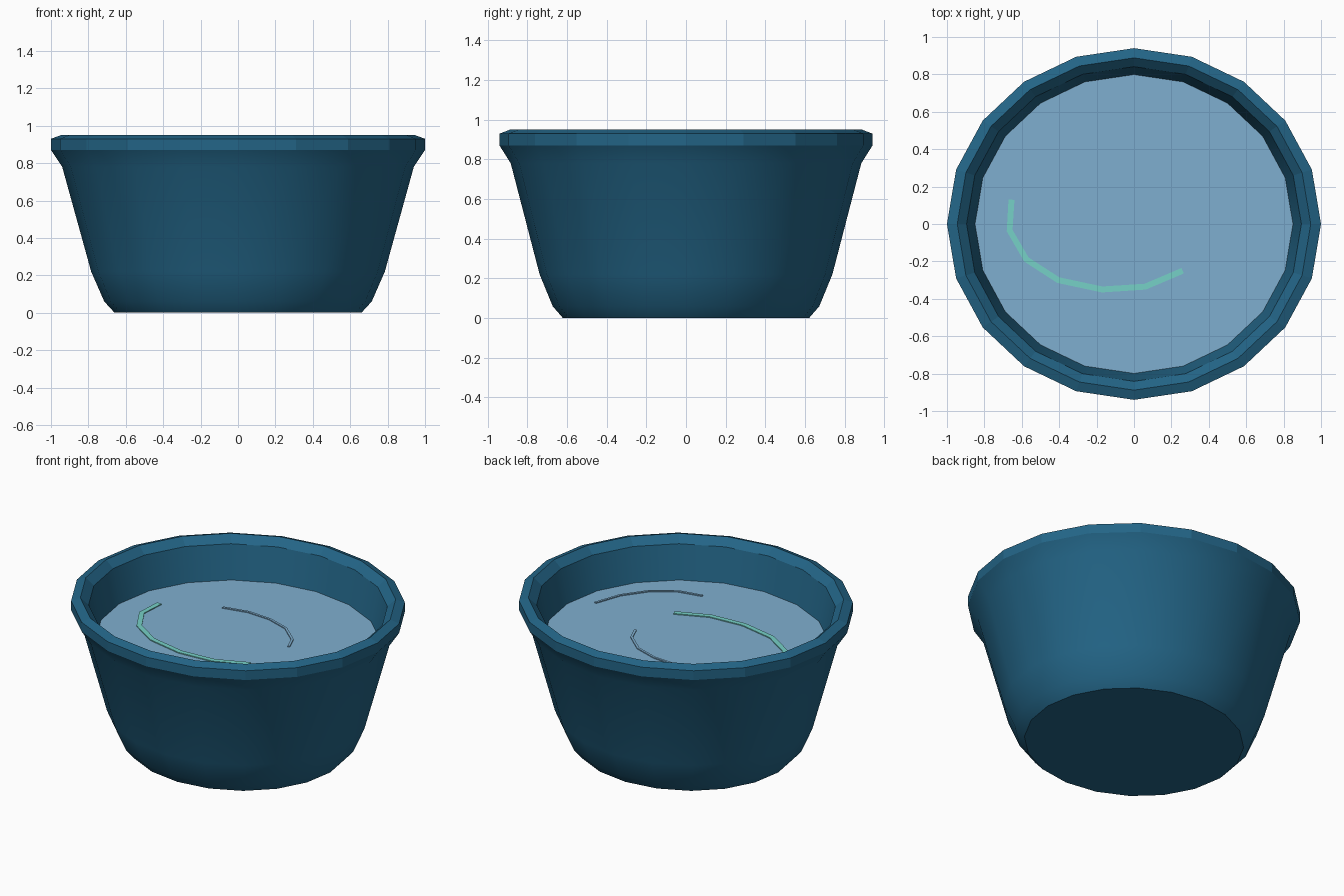
import bpy, bmesh, math
from mathutils import Vector

if "Cube" in bpy.data.objects:
    bpy.data.objects.remove(bpy.data.objects["Cube"])

SIDES, Y_SCALE, WATER_Z = 20, 0.94, 0.69


def material(name, srgb):
    lin = [((c / 255 + 0.055) / 1.055) ** 2.4 for c in srgb]
    m = bpy.data.materials.new(name)
    m.diffuse_color = (*lin, 1)
    m.use_nodes = True
    m.node_tree.nodes["Principled BSDF"].inputs["Base Color"].default_value = m.diffuse_color
    return m


tub_blue = material("deep_blue", (35, 101, 135))
water_blue = material("water_blue", (127, 175, 208))
ripple_green = material("ripple_green", (118, 209, 199))


def finish(bm, name, mat):
    mesh = bpy.data.meshes.new(name)
    bm.to_mesh(mesh)
    bm.free()
    mesh.materials.append(mat)
    obj = bpy.data.objects.new(name, mesh)
    bpy.context.collection.objects.link(obj)
    return obj


def ring(bm, r, z):
    angles = [2 * math.pi * i / SIDES for i in range(SIDES)]
    return [bm.verts.new((r * math.cos(a), r * Y_SCALE * math.sin(a), z)) for a in angles]


# Tub: outer wall, rolled rim and inner wall down to the water
profile = [(0.66, 0), (0.715, 0.06), (0.785, 0.22), (0.94, 0.78), (1.0, 0.87),
           (1.0, 0.93), (0.945, 0.95), (0.895, 0.905), (0.85, WATER_Z)]
FLAT_BANDS = (4, 5, 6)  # faceted rim
bm = bmesh.new()
rings = [ring(bm, r, z) for r, z in profile]
bm.faces.new(rings[0][::-1])
for k in range(len(rings) - 1):
    lo, hi = rings[k], rings[k + 1]
    for i in range(SIDES):
        j = (i + 1) % SIDES
        face = bm.faces.new((lo[i], lo[j], hi[j], hi[i]))
        face.smooth = k not in FLAT_BANDS
bm.normal_update()
for e in bm.edges:
    e.smooth = len(e.link_faces) < 2 or e.calc_face_angle() < math.radians(35)
finish(bm, "tub", tub_blue)

# Water surface
bm = bmesh.new()
bm.faces.new(ring(bm, 0.85, WATER_Z))
finish(bm, "water", water_blue)


# Ripples: thin curved plates lying on the water
def ripple(name, points, width, mat):
    pts = [Vector((x, y, WATER_Z)) for x, y in points]
    bm = bmesh.new()
    rows = []
    for i, p in enumerate(pts):
        t = (pts[min(i + 1, len(pts) - 1)] - pts[max(i - 1, 0)]).normalized()
        side = Vector((-t.y, t.x, 0)) * width / 2
        up = Vector((0, 0, 0.006))
        rows.append([bm.verts.new(v) for v in (p - side, p + side, p + side + up, p - side + up)])
    for a, b in zip(rows, rows[1:]):
        for i in range(4):
            j = (i + 1) % 4
            bm.faces.new((a[i], a[j], b[j], b[i]))
    bm.faces.new(rows[0])
    bm.faces.new(rows[-1])
    bmesh.ops.recalc_face_normals(bm, faces=bm.faces)
    finish(bm, name, mat)


ripple("green_ripple", [(-0.655, 0.13), (-0.665, -0.035), (-0.575, -0.19), (-0.405, -0.3),
                        (-0.17, -0.35), (0.06, -0.335), (0.26, -0.25)], 0.032, ripple_green)
ripple("back_ripple", [(-0.32, 0.3), (-0.16, 0.335), (0, 0.325), (0.15, 0.275),
                       (0.27, 0.17), (0.31, 0.075)], 0.015, water_blue)
ripple("front_ripple", [(0.72, -0.1), (0.66, -0.27), (0.55, -0.42), (0.41, -0.51),
                        (0.26, -0.54)], 0.015, water_blue)
